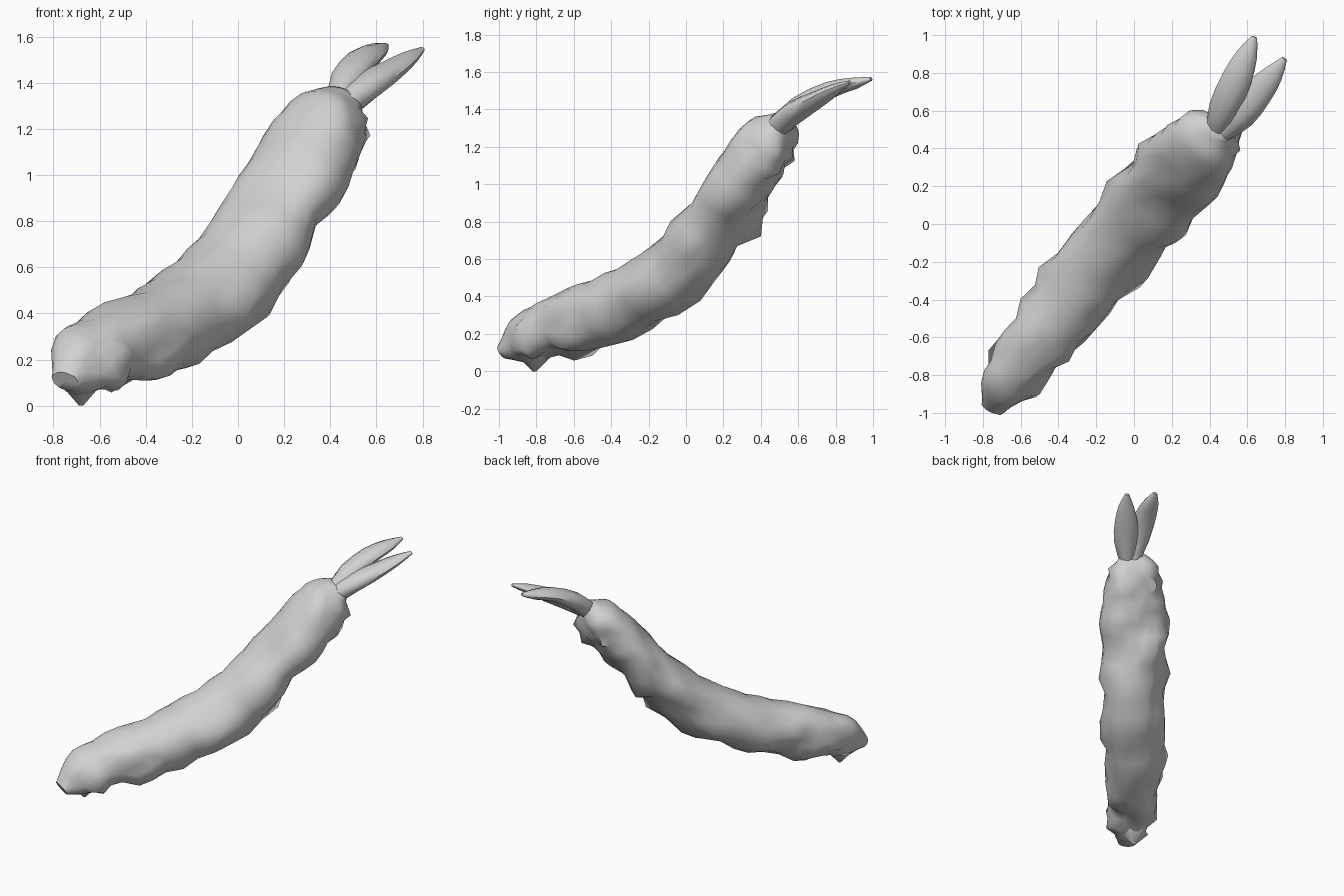
import bpy, bmesh, math, random
from mathutils import Vector, noise

random.seed(11)
UP = Vector((0, 0, 1))

cube = bpy.data.objects.get("Cube")
if cube:
    bpy.data.objects.remove(cube, do_unlink=True)

grey = bpy.data.materials.new("light grey")
grey.use_nodes = True
COLOUR = (0.64, 0.64, 0.64, 1)
grey.diffuse_color = COLOUR
grey.node_tree.nodes["Principled BSDF"].inputs["Base Color"].default_value = COLOUR


def resample(points, steps):
    """Smooth a list of (x, y, z, half width, half depth) stations."""
    pts = [Vector(p) for p in points]
    out = []
    for i in range(len(pts) - 1):
        a, b = pts[max(i - 1, 0)], pts[i]
        c, d = pts[i + 1], pts[min(i + 2, len(pts) - 1)]
        for k in range(steps):
            t = k / steps
            out.append(0.5 * (2 * b + (c - a) * t + (2 * a - 5 * b + 4 * c - d) * t ** 2
                              + (3 * b - a - 3 * c + d) * t ** 3))
    return out + [pts[-1]]


def frames(stations):
    """Centre, sideways and outward directions and radii of every ring."""
    out = []
    for i, s in enumerate(stations):
        ahead = stations[min(i + 1, len(stations) - 1)]
        behind = stations[max(i - 1, 0)]
        tangent = Vector((ahead - behind)[:3]).normalized()
        side = tangent.cross(UP).normalized()
        out.append((Vector(s[:3]), side, side.cross(tangent), s[3], s[4]))
    return out


def finish(bm, name, angle):
    bmesh.ops.recalc_face_normals(bm, faces=bm.faces)
    mesh = bpy.data.meshes.new(name)
    bm.to_mesh(mesh)
    bm.free()
    mesh.materials.append(grey)
    obj = bpy.data.objects.new(name, mesh)
    bpy.context.collection.objects.link(obj)
    bpy.ops.object.select_all(action="DESELECT")
    obj.select_set(True)
    bpy.context.view_layer.objects.active = obj
    bpy.ops.object.shade_smooth_by_angle(angle=math.radians(angle))


def loft(name, stations, sides, square=1.0, skew=0.0, rough=0.0):
    bm = bmesh.new()
    rings = []
    last = len(stations) - 1
    for i, (centre, side, out, width, depth) in enumerate(frames(stations)):
        ring = []
        for k in range(sides):
            a = math.tau * (k + 0.5 * (i % 2) * (rough > 0)) / sides
            c, s = math.cos(a), math.sin(a)
            radial = (side * math.copysign(abs(c) ** square, c) * width
                      + out * math.copysign(abs(s) ** square, s) * depth)
            push = -skew * math.sin(2 * a) * min(1, width / 0.2)
            co = centre + radial
            if rough:
                # lumps everywhere, sharp batter flakes on flanks and underside
                push += rough * noise.noise(co * 6) * (0.6 if s > 0.4 else 1)
                if 3 < i < last - 2 and s < 0.55 and random.random() < 0.13:
                    push += random.uniform(0.02, 0.045)
            ring.append(bm.verts.new(co + radial.normalized() * push))
        rings.append(ring)
    for r, s in zip(rings, rings[1:]):
        for k in range(sides):
            j = (k + 1) % sides
            bm.faces.new((r[k], r[j], s[j], s[k]))
    # closed ends
    for ring in (rings[0], rings[-1]):
        bmesh.ops.poke(bm, faces=[bm.faces.new(ring)])
    bmesh.ops.triangulate(bm, faces=bm.faces)
    finish(bm, name, 55)


# battered body
spine = resample([
    (-0.755, -0.975, 0.11, 0.04, 0.03),
    (-0.70, -0.88, 0.17, 0.12, 0.12),
    (-0.59, -0.73, 0.23, 0.165, 0.16),
    (-0.42, -0.52, 0.295, 0.19, 0.175),
    (-0.24, -0.28, 0.385, 0.205, 0.19),
    (-0.05, -0.05, 0.545, 0.215, 0.185),
    (0.12, 0.14, 0.77, 0.215, 0.17),
    (0.24, 0.28, 0.98, 0.21, 0.16),
    (0.34, 0.385, 1.15, 0.195, 0.16),
    (0.41, 0.475, 1.27, 0.155, 0.14),
    (0.45, 0.52, 1.35, 0.07, 0.06)], 3)
loft("battered_body", spine, 16, square=0.88, skew=0.014, rough=0.05)

# drip under the blunt end
bm = bmesh.new()
bmesh.ops.create_cone(bm, cap_ends=True, segments=6, radius1=0.01, radius2=0.1, depth=0.09)
bmesh.ops.translate(bm, verts=bm.verts, vec=(-0.68, -0.81, 0.045))
finish(bm, "batter_drip", 50)

# two tail fins joined at the root
fins = {
    "right_tail_fin": [
        (0.43, 0.49, 1.30, 0.05, 0.06),
        (0.475, 0.61, 1.415, 0.08, 0.06),
        (0.545, 0.77, 1.505, 0.08, 0.045),
        (0.60, 0.90, 1.54, 0.055, 0.032),
        (0.638, 0.99, 1.563, 0.015, 0.01)],
    "left_tail_fin": [
        (0.465, 0.475, 1.30, 0.05, 0.06),
        (0.56, 0.58, 1.385, 0.085, 0.06),
        (0.655, 0.695, 1.45, 0.08, 0.045),
        (0.735, 0.79, 1.505, 0.055, 0.03),
        (0.797, 0.875, 1.545, 0.015, 0.01)],
}
for name, stations in fins.items():
    loft(name, resample(stations, 2), 10)
